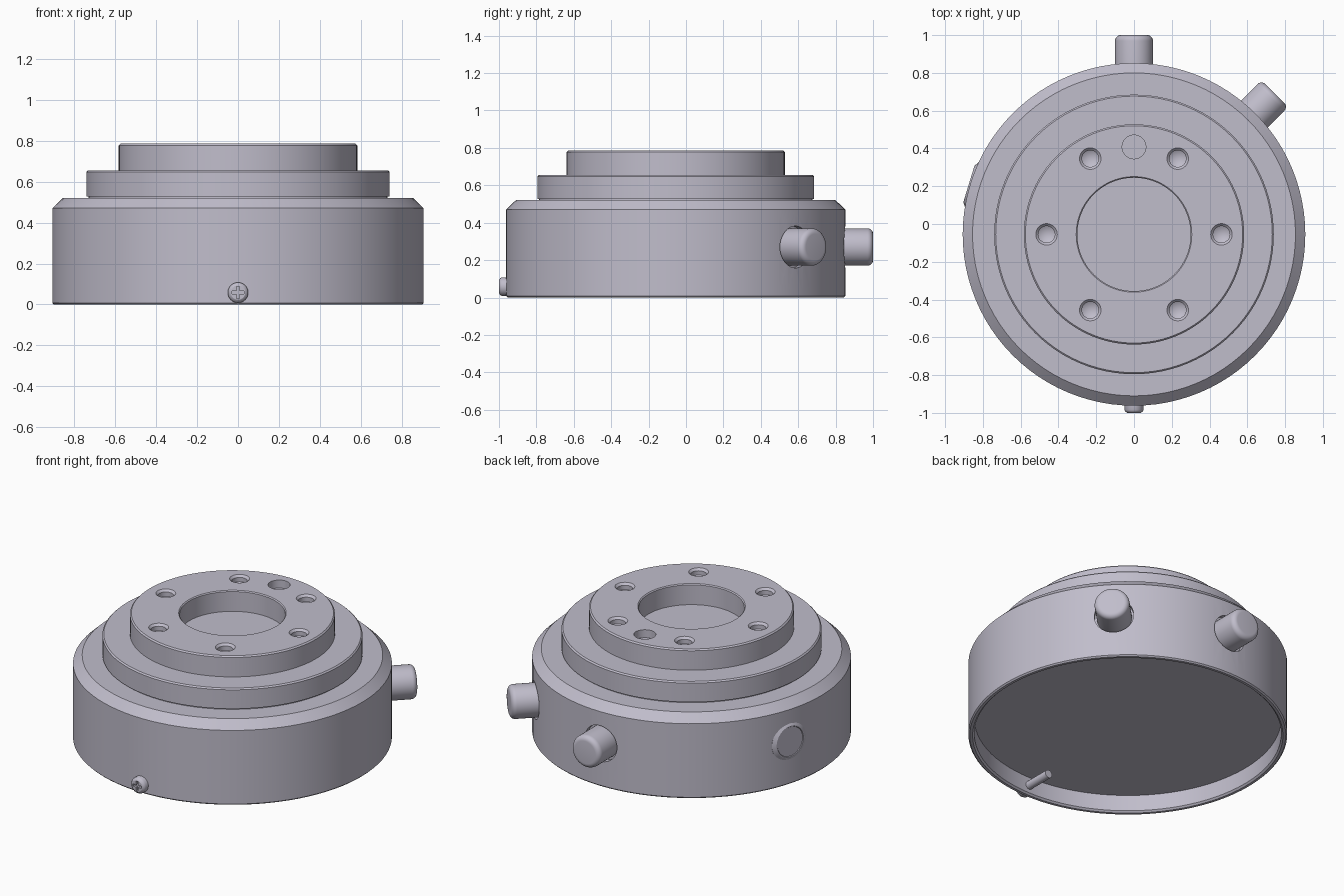
import bpy, bmesh
from math import radians, sin, cos, pi
from mathutils import Matrix, Vector

cube = bpy.data.objects.get("Cube")
if cube:
    bpy.data.objects.remove(cube, do_unlink=True)

CY = -0.055          # y of the main axis
PORT_Z = 0.27        # height of the side fittings

metal = bpy.data.materials.new("lilac_grey_metal")
metal.use_nodes = True
COLOUR = (0.53, 0.51, 0.60, 1)
metal.diffuse_color = COLOUR
metal.node_tree.nodes["Principled BSDF"].inputs["Base Color"].default_value = COLOUR


def finish(name, bm, matrix):
    bmesh.ops.recalc_face_normals(bm, faces=bm.faces)
    mesh = bpy.data.meshes.new(name)
    bm.to_mesh(mesh)
    bm.free()
    mesh.transform(matrix)
    mesh.materials.append(metal)
    obj = bpy.data.objects.new(name, mesh)
    bpy.context.collection.objects.link(obj)
    return obj


def lathe(name, profile, matrix=Matrix.Translation((0, CY, 0)), steps=96, closed=False):
    """Turn an (r, z) profile around z, then place it."""
    bm = bmesh.new()
    verts = [bm.verts.new((r, 0, z)) for r, z in profile]
    pairs = list(zip(verts, verts[1:] + verts[:1]))
    edges = [bm.edges.new(p) for p in (pairs if closed else pairs[:-1])]
    bmesh.ops.spin(bm, geom=verts + edges, axis=(0, 0, 1), cent=(0, 0, 0),
                   angle=2 * pi, steps=steps)
    bmesh.ops.remove_doubles(bm, verts=bm.verts, dist=1e-5)
    return finish(name, bm, matrix)


def box(name, size, matrix):
    bm = bmesh.new()
    bmesh.ops.create_cube(bm, size=1, matrix=Matrix.Diagonal((*size, 1)))
    return finish(name, bm, matrix)


def radial(angle, z):
    """Frame whose z axis points outwards from the main axis."""
    a = radians(angle)
    turn = Vector((cos(a), sin(a), 0)).to_track_quat('Z', 'Y').to_matrix().to_4x4()
    return Matrix.Translation((0, CY, z)) @ turn


def cut(obj, cutters):
    for cutter in cutters:
        cutter.hide_render = True
        mod = obj.modifiers.new("cut", 'BOOLEAN')
        mod.object, mod.operation, mod.solver = cutter, 'DIFFERENCE', 'EXACT'
        bpy.context.view_layer.objects.active = obj
        bpy.ops.object.modifier_apply(modifier=mod.name)
        bpy.data.objects.remove(cutter, do_unlink=True)


def rounded(r, start, end, fillet):
    """Profile of a plug with a rounded outer edge."""
    arc = [(r - fillet + fillet * cos(i * pi / 12), end - fillet + fillet * sin(i * pi / 12))
           for i in range(7)]
    return [(0, start), (r, start)] + arc + [(0, end)]


# Main housing with a hollow underside and a bevelled shoulder
housing = lathe("housing", [(0, 0.11), (0.873, 0.11), (0.873, 0.01), (0.883, 0), (0.899, 0),
                            (0.907, 0.008), (0.907, 0.47), (0.855, 0.52), (0, 0.52)])

# Shallow seats for the side fittings
ports = {"rear_connector": 90, "side_connector": 45}
cut(housing, [lathe("seat_cutter", [(0, 0.872), (0.112, 0.872), (0.112, 1), (0, 1)],
                    radial(a, PORT_Z), 40) for a in ports.values()])

# Stepped collar
lathe("collar", [(0, 0.515), (0.73, 0.515), (0.73, 0.528), (0.74, 0.528), (0.74, 0.647),
                 (0.732, 0.655), (0, 0.655)])

# Mounting flange with a central bore
flange = lathe("flange", [(0.3, 0.65), (0.583, 0.65), (0.583, 0.777), (0.575, 0.785),
                          (0.306, 0.785), (0.3, 0.779)], closed=True)

# Bolt circle: countersunk holes with conical floors, plus a plain dowel hole
holes = []
for i in range(6):
    a = i * pi / 3
    spot = Matrix.Translation((0.463 * cos(a), CY + 0.463 * sin(a), 0.785))
    holes.append(lathe("bolt_cutter", [(0, -0.065), (0.044, -0.04), (0.044, -0.013),
                                       (0.057, 0), (0.057, 0.02), (0, 0.02)], spot, 32))
holes.append(lathe("dowel_cutter", [(0, -0.05), (0.063, -0.05), (0.063, 0.02), (0, 0.02)],
                   Matrix.Translation((0, CY + 0.463, 0.785)), 32))
cut(flange, holes)

# Side connectors and the flat blanking plug
for name, angle in ports.items():
    lathe(name, rounded(0.1, 0.86, 1.055, 0.03), radial(angle, PORT_Z), 40)
lathe("blanking_plug", [(0, 0.86), (0.122, 0.86), (0.122, 0.9), (0.1, 0.914), (0.094, 0.914),
                        (0.091, 0.91), (0, 0.91)], radial(163, PORT_Z), 40)

# Front screw with a cross recess and a shank reaching inside the rim
frame = radial(-90, 0.058)
screw = lathe("front_screw", [(0, 0.7), (0.025, 0.7), (0.025, 0.89), (0.05, 0.89), (0.05, 0.93),
                              (0.045, 0.939), (0.035, 0.945), (0, 0.945)], frame, 32)
slot_place = frame @ Matrix.Translation((0, 0, 0.945))
cut(screw, [box("slot_cutter", s, slot_place)
            for s in ((0.06, 0.014, 0.03), (0.014, 0.06, 0.03))])

# Smooth the round surfaces, keep the machined edges crisp
for obj in bpy.context.scene.objects:
    if obj.type == 'MESH':
        bpy.ops.object.select_all(action='DESELECT')
        obj.select_set(True)
        bpy.context.view_layer.objects.active = obj
        bpy.ops.object.shade_smooth_by_angle(angle=radians(30))
